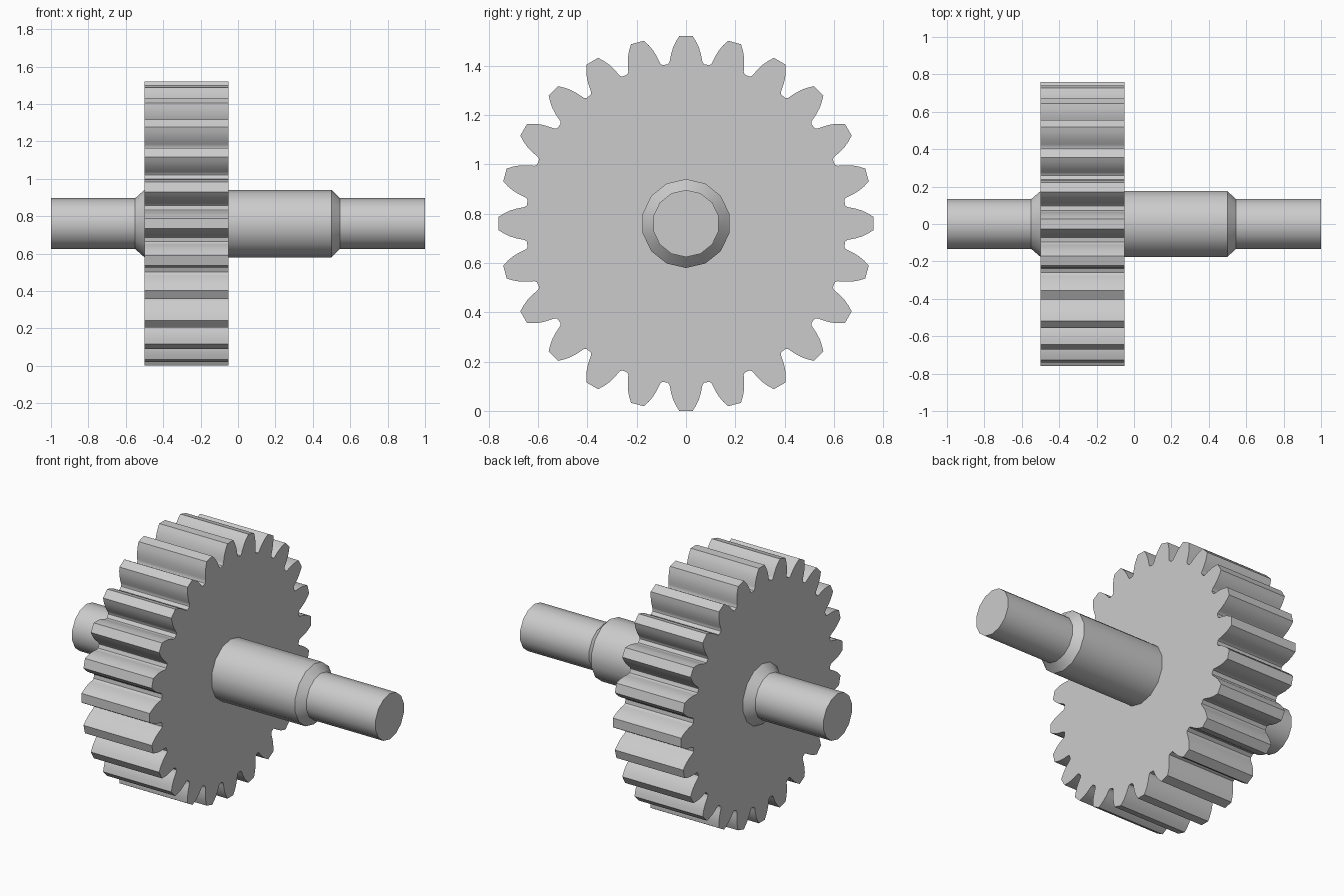
import bpy, bmesh, math

cube = bpy.data.objects.get("Cube")
if cube:
    bpy.data.objects.remove(cube, do_unlink=True)

AXIS_Z = 0.76
TEETH = 24
SHAFT_SIDES = 14

steel = bpy.data.materials.new("plain grey steel")
GREY = (0.6, 0.6, 0.6, 1)
steel.diffuse_color = GREY
steel.use_nodes = True
steel.node_tree.nodes["Principled BSDF"].inputs["Base Color"].default_value = GREY


def ring(bm, x, outline):
    """Place (angle, radius) points around the axle line at x."""
    return [bm.verts.new((x, r * math.sin(a), AXIS_Z + r * math.cos(a)))
            for a, r in outline]


def loft(name, sections):
    """Join successive rings along x and cap both ends."""
    bm = bmesh.new()
    rings = [ring(bm, x, outline) for x, outline in sections]
    n = len(rings[0])
    for a, b in zip(rings, rings[1:]):
        for i in range(n):
            j = (i + 1) % n
            bm.faces.new((a[i], a[j], b[j], b[i]))
    bm.faces.new(rings[0])
    bm.faces.new(rings[-1])
    bmesh.ops.recalc_face_normals(bm, faces=bm.faces[:])
    mesh = bpy.data.meshes.new(name)
    bm.to_mesh(mesh)
    bm.free()
    mesh.materials.append(steel)
    obj = bpy.data.objects.new(name, mesh)
    bpy.context.collection.objects.link(obj)
    bpy.ops.object.select_all(action="DESELECT")
    obj.select_set(True)
    bpy.context.view_layer.objects.active = obj
    bpy.ops.object.shade_smooth_by_angle(angle=math.radians(32))
    return obj


def circle(radius):
    return [(math.tau * i / SHAFT_SIDES, radius) for i in range(SHAFT_SIDES)]


# Gear wheel: one tooth flank from tip to root, mirrored and repeated
flank = [(2.05, 0.76), (3.2, 0.738), (4.2, 0.715), (5.0, 0.69),
         (5.55, 0.668), (5.85, 0.657), (6.5, 0.649)]
tooth = [(-a, r) for a, r in reversed(flank)] + flank
gear_outline = [(math.radians(a + t * 360 / TEETH), r)
                for t in range(TEETH) for a, r in tooth]
loft("gear_wheel", [(-0.5, gear_outline), (-0.05, gear_outline)])

# Stepped axle with chamfered shoulders
axle = [(-1, 0.136), (-0.55, 0.136), (-0.5, 0.18),
        (0.5, 0.18), (0.545, 0.136), (1, 0.136)]
loft("axle", [(x, circle(r)) for x, r in axle])
